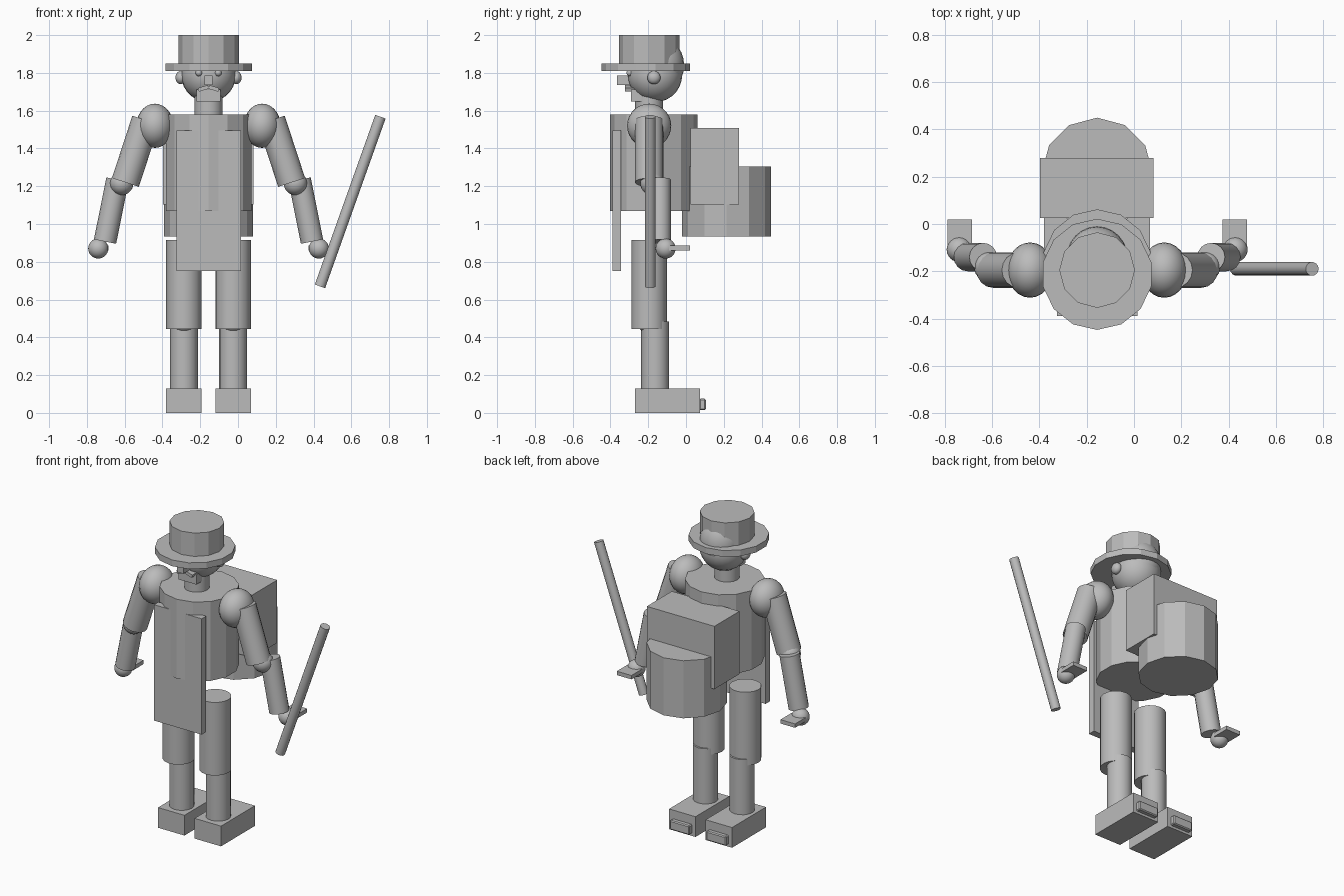
import bpy
from math import atan2
from mathutils import Vector

cube = bpy.data.objects.get("Cube")
if cube:
    bpy.data.objects.remove(cube, do_unlink=True)

CX = -0.156   # body centre line
CY = -0.195   # body depth line

grey = bpy.data.materials.new("plain grey")
grey.use_nodes = True
COLOUR = (0.5, 0.5, 0.5, 1)
grey.diffuse_color = COLOUR
grey.node_tree.nodes["Principled BSDF"].inputs["Base Color"].default_value = COLOUR


def finish(name, smooth=False):
    ob = bpy.context.object
    ob.name = name
    ob.data.name = name
    ob.data.materials.append(grey)
    if smooth:
        bpy.ops.object.shade_smooth_by_angle()
    return ob


def box(name, x, y, z, tilt=0):
    """Box from its low and high limits on each axis."""
    lims = (x, y, z)
    bpy.ops.mesh.primitive_cube_add(size=1, location=[(a + b) / 2 for a, b in lims],
                                    rotation=(0, tilt, 0))
    bpy.context.object.scale = [b - a for a, b in lims]
    return finish(name)


def ball(name, centre, radii):
    bpy.ops.mesh.primitive_uv_sphere_add(segments=24, ring_count=14, radius=1, location=centre)
    bpy.context.object.scale = radii
    return finish(name, True)


def drum(name, centre, radius, z0, z1, sides):
    """Upright faceted cylinder."""
    bpy.ops.mesh.primitive_cylinder_add(vertices=sides, radius=radius, depth=z1 - z0,
                                        location=(*centre, (z0 + z1) / 2))
    return finish(name)


def rod(name, start, end, radius, sides=16):
    """Round bar between two points."""
    a, b = Vector(start), Vector(end)
    d = b - a
    bpy.ops.mesh.primitive_cylinder_add(vertices=sides, radius=radius, depth=d.length,
                                        location=(a + b) / 2)
    ob = bpy.context.object
    ob.rotation_euler = d.to_track_quat('Z', 'Y').to_euler()
    return finish(name, True)


# Trunk, apron and neck
drum("torso", (CX, -0.17), 0.232, 1.07, 1.58, 14)
box("apron", (-0.325, 0.015), (-0.39, -0.345), (0.75, 1.495))
rod("neck", (CX, CY, 1.56), (CX, CY, 1.7), 0.074)

# Back load
box("pack", (-0.398, 0.083), (0.025, 0.28), (1.103, 1.507))
drum("back_drum", (CX, 0.215), 0.235, 0.935, 1.305, 12)

# Head and hat
ball("head", (CX, -0.165, 1.79), (0.145, 0.145, 0.145))
ball("hair", (CX, -0.145, 1.84), (0.13, 0.135, 0.153))
drum("hat_brim", (CX, -0.213), 0.235, 1.81, 1.85, 14)
drum("hat_crown", (CX, CY), 0.16, 1.84, 2.0, 12)
box("nose", (CX - 0.022, CX + 0.022), (-0.365, -0.295), (1.735, 1.785))
box("beard", (CX - 0.063, CX + 0.063), (-0.29, -0.235), (1.648, 1.712))

# Paired parts, mirrored over the centre line
for s, side in ((-1, "right"), (1, "left")):
    def at(dx, y, z):
        return (CX + s * dx, y, z)

    def span(a, b):
        return tuple(sorted((CX + s * a, CX + s * b)))

    # Face
    ball(side + "_ear", at(0.147, -0.17, 1.775), (0.028, 0.035, 0.035))
    ball(side + "_eye", at(0.051, -0.297, 1.8), (0.018, 0.018, 0.018))
    box(side + "_moustache", span(0, 0.055), (-0.322, -0.265), (1.708, 1.728), s * 0.3)

    # Arm
    ball(side + "_shoulder", at(0.284, CY, 1.52), (0.098, 0.117, 0.117))
    rod(side + "_upper_arm", at(0.332, CY, 1.55), at(0.44, CY, 1.22), 0.075)
    ball(side + "_elbow", at(0.46, -0.18, 1.215), (0.062, 0.062, 0.062))
    rod(side + "_forearm", at(0.482, -0.14, 1.235), at(0.548, -0.14, 0.907), 0.06)
    ball(side + "_hand", at(0.584, -0.108, 0.87), (0.053, 0.053, 0.053))
    box(side + "_palm", span(0.53, 0.634), (-0.09, 0.02), (0.86, 0.885))

    # Leg
    rod(side + "_thigh", at(0.13, CY, 0.445), at(0.13, CY, 0.915), 0.094)
    ball(side + "_knee", at(0.13, CY, 0.49), (0.068, 0.068, 0.068))
    rod(side + "_shin", at(0.13, -0.163, 0.12), at(0.13, -0.163, 0.485), 0.074)
    box(side + "_foot", span(0.036, 0.224), (-0.27, 0.075), (0, 0.13))
    heel = box(side + "_heel_block", span(0.06, 0.2), (0.07, 0.105), (0.015, 0.075))
    bpy.ops.object.transform_apply(location=False, rotation=False, scale=True)
    bevel = heel.modifiers.new("soft edges", 'BEVEL')
    bevel.width = 0.006

# Staff beside the left hand
rod("staff", (0.434, -0.19, 0.67), (0.754, -0.19, 1.568), 0.029, 14)
